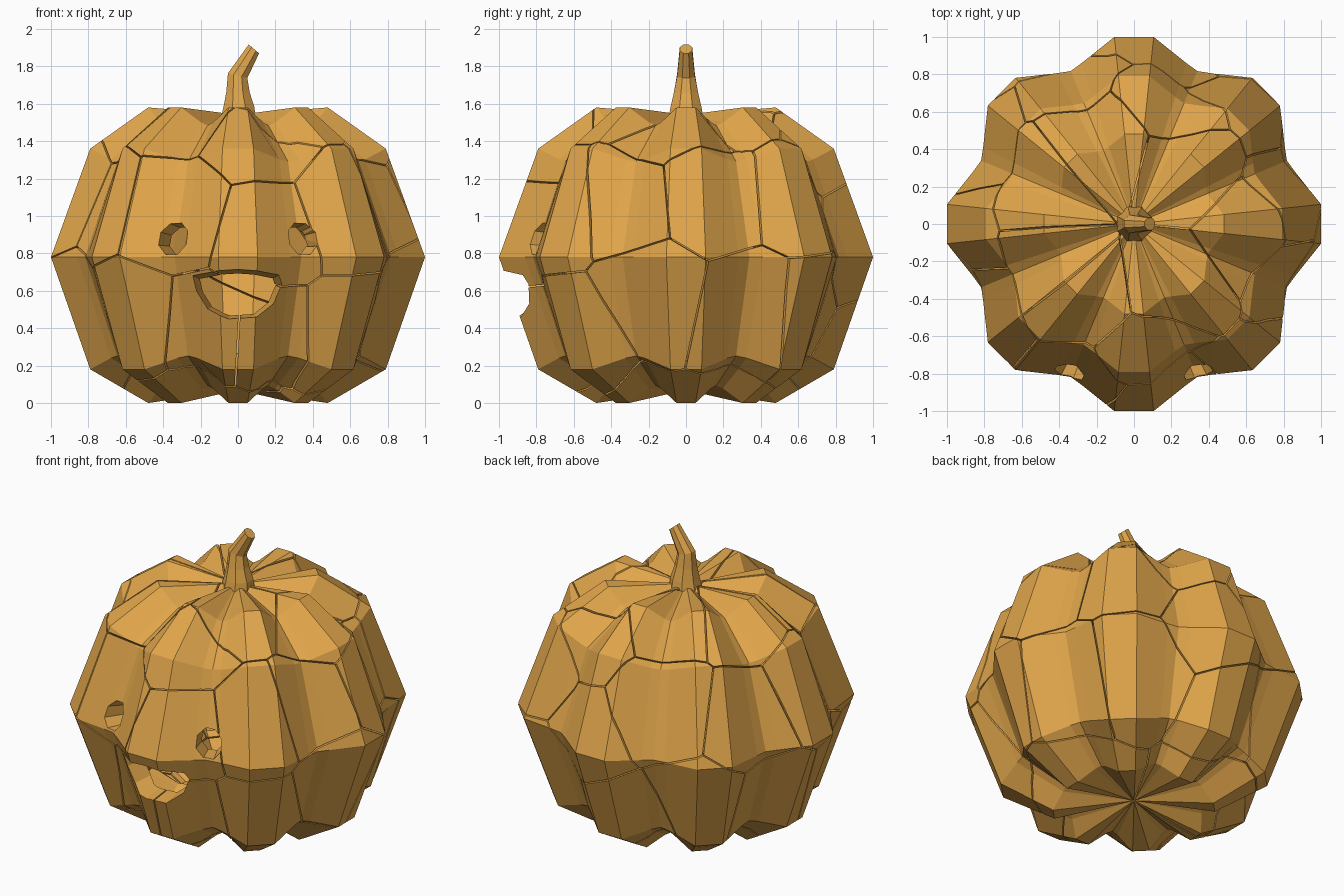
import bpy, bmesh
from math import sin, cos, radians
from mathutils import Vector

if "Cube" in bpy.data.objects:
    bpy.data.objects.remove(bpy.data.objects["Cube"])

mat = bpy.data.materials.new("orange")
mat.diffuse_color = (0.75, 0.38, 0.07, 1)
mat.use_nodes = True
mat.node_tree.nodes["Principled BSDF"].inputs["Base Color"].default_value = mat.diffuse_color
MID = Vector((0, 0, 0.78))


def add_object(name, bm):
    bmesh.ops.recalc_face_normals(bm, faces=bm.faces)
    me = bpy.data.meshes.new(name)
    bm.to_mesh(me)
    bm.free()
    me.materials.append(mat)
    ob = bpy.data.objects.new(name, me)
    bpy.context.collection.objects.link(ob)
    return ob


def loft(bm, rings, bottom=None, top=None):
    """Skin a stack of point rings; close ends with a pole or an n-gon."""
    loops = [[bm.verts.new(p) for p in r] for r in rings]
    n = len(loops[0])
    for a, b in zip(loops, loops[1:]):
        for i in range(n):
            bm.faces.new((a[i], a[(i + 1) % n], b[(i + 1) % n], b[i]))
    for loop, pole in ((loops[0], bottom), (loops[-1], top)):
        if pole is None:
            bm.faces.new(loop)
        else:
            p = bm.verts.new(pole)
            for i in range(n):
                bm.faces.new((loop[i], loop[(i + 1) % n], p))


# eight-lobed cross-section: flat ridge, softened valley
LOBE = [(-6, 1.0055), (6, 1.0055), (18, 0.905), (22.5, 0.885), (27, 0.905)]
SECTION = [(radians(45 * k + a), f) for k in range(8) for a, f in LOBE]
PROFILE = [(0.48, 0.0), (0.79, 0.18), (1.0, 0.78), (0.79, 1.36), (0.48, 1.58)]


def body_bmesh(scale):
    bm = bmesh.new()
    rings = [[MID + scale * f * Vector((r * cos(a), r * sin(a), (z - 0.78) / 1.0055))
              for a, f in SECTION] for r, z in PROFILE]
    loft(bm, rings, MID + scale * Vector((0, 0, -0.71)), MID + scale * Vector((0, 0, 0.76)))
    return bm


def boolean(ob, cutter, op):
    m = ob.modifiers.new("cut", 'BOOLEAN')
    m.operation, m.solver, m.object = op, 'EXACT', cutter
    dg = bpy.context.evaluated_depsgraph_get()
    me = bpy.data.meshes.new_from_object(ob.evaluated_get(dg))
    ob.modifiers.clear()
    ob.data = me
    bpy.data.objects.remove(cutter)


def face_cutter(points, focus_z):
    """Hole that narrows towards the inside; outline given at y = -0.88."""
    bm = bmesh.new()
    rings = [[(x * k, -0.88 * k, focus_z + (z - focus_z) * k) for x, z in points]
             for k in (1.3, 0.6)]
    loft(bm, rings)
    return add_object("face_cutter", bm)


# hollow body with carved eyes and mouth
body = add_object("body", body_bmesh(1.0))
boolean(body, add_object("hollow", body_bmesh(0.86)), 'DIFFERENCE')
for s in (-1, 1):
    eye = [(s * 0.385 + 0.1 * cos(radians(45 * i + 22.5)),
            0.89 + 0.105 * sin(radians(45 * i + 22.5))) for i in range(8)]
    boolean(body, face_cutter(eye, 0.80), 'DIFFERENCE')
mouth = [(-0.25, 0.685), (0, 0.70), (0.22, 0.685), (0.245, 0.64), (0.2, 0.53),
         (0.1, 0.46), (-0.05, 0.45), (-0.17, 0.5), (-0.235, 0.6)]
boolean(body, face_cutter(mouth, 0.57), 'DIFFERENCE')

# crack cell centres: angle, height, radius
SEEDS = [(-113, 1.05, .85), (-78, .92, .85), (-83, 1.42, .7), (-48, 1.0, .85),
         (-103, .35, .8), (-77, .33, .8), (-45, .4, .8), (-147, 1.05, .85),
         (-134, .45, .8), (-125, 1.5, .5), (-24, 1.08, .85), (10, 1.15, .85),
         (48, 1.1, .85), (22, .45, .85), (-14, .55, .85), (52, .5, .85),
         (-5, 1.48, .6), (82, .85, .85), (114, 1.1, .85), (98, .35, .8),
         (130, .5, .85), (72, 1.4, .7), (152, 1.0, .85), (163, .45, .8),
         (182, 1.1, .85), (197, .5, .85), (45, 1.52, .4), (115, 1.52, .45),
         (160, 1.5, .5), (205, 1.52, .5), (-55, 1.52, .4), (0, .03, .4),
         (120, .03, .4), (240, .03, .4)]
pts = [Vector((r * cos(radians(a)), r * sin(radians(a)), z)) for a, z, r in SEEDS]
GAP = 0.004

# split the body into cracked pieces
for i, p in enumerate(pts):
    bm = bmesh.new()
    bmesh.ops.create_cube(bm, size=3)
    bmesh.ops.translate(bm, vec=MID, verts=bm.verts)
    for q in pts:
        if q is p:
            continue
        d = (q - p).normalized()
        cut = bmesh.ops.bisect_plane(bm, geom=bm.verts[:] + bm.edges[:] + bm.faces[:],
                                     plane_co=(p + q) / 2 - d * GAP, plane_no=d,
                                     clear_outer=True)["geom_cut"]
        edges = [e for e in cut if isinstance(e, bmesh.types.BMEdge)]
        if edges:
            bmesh.ops.contextual_create(bm, geom=edges)
    cell = add_object("cell", bm)
    piece = bpy.data.objects.new(f"shell_piece_{i + 1}", body.data.copy())
    bpy.context.collection.objects.link(piece)
    boolean(piece, cell, 'INTERSECT')
bpy.data.objects.remove(body)

# bent stem: centre x, centre z, half width x, half width y, tilt
bm = bmesh.new()
STEM = [(0, 1.50, .105, .105, 0), (0.005, 1.58, .09, .09, 0), (0, 1.66, .068, .07, 0),
        (-0.002, 1.75, .056, .052, -.25), (0.085, 1.893, .03, .036, -.85)]
loft(bm, [[(cx + rx * cos(t), ry * sin(t), cz + tilt * rx * cos(t))
           for t in (radians(45 * k + 22.5) for k in range(8))]
          for cx, cz, rx, ry, tilt in STEM])
add_object("stem", bm)
